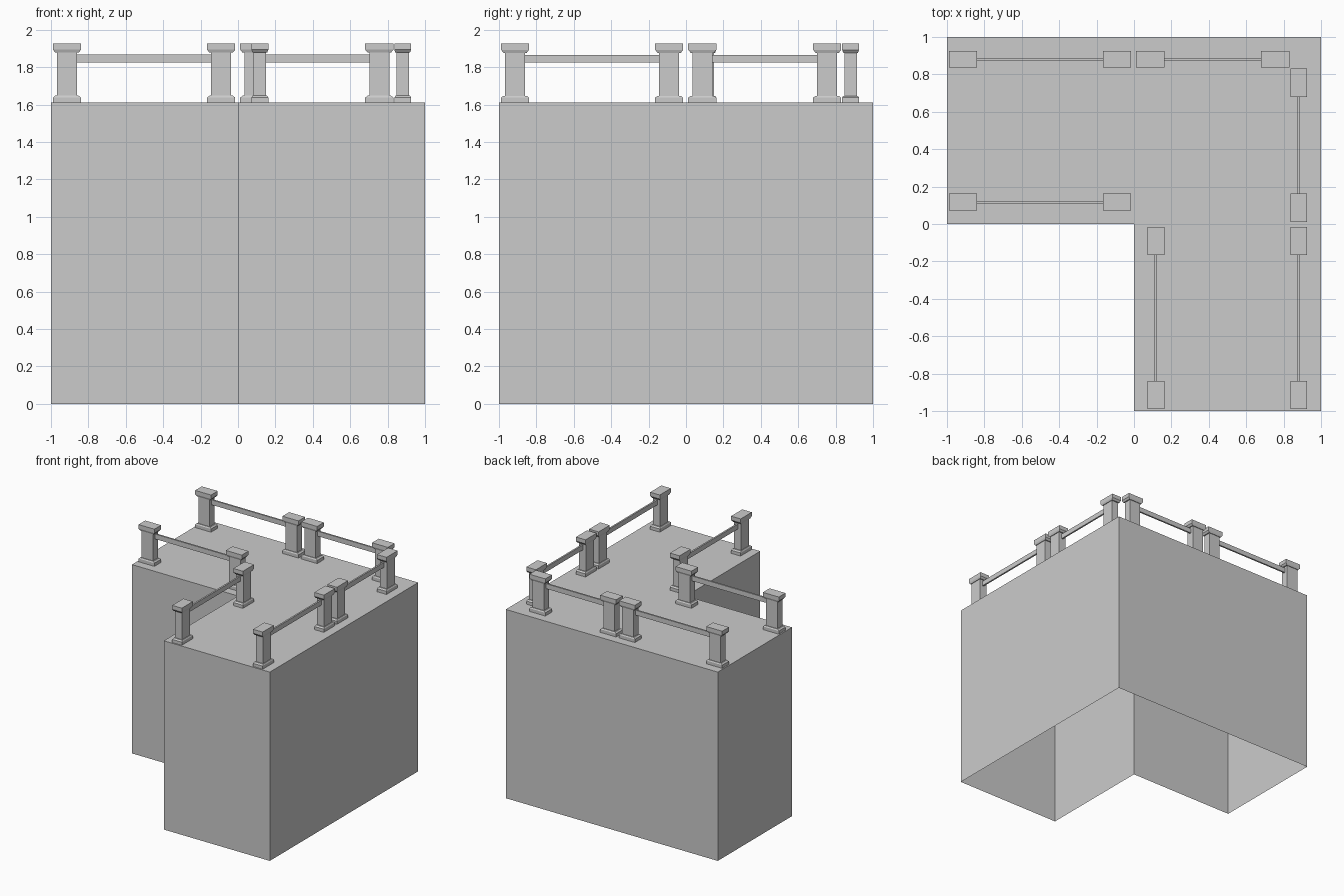
import bpy, bmesh

if "Cube" in bpy.data.objects:
    bpy.data.objects.remove(bpy.data.objects["Cube"], do_unlink=True)

GREY = (0.6, 0.6, 0.6, 1)
stone = bpy.data.materials.new("grey stone")
stone.use_nodes = True
stone.diffuse_color = GREY
stone.node_tree.nodes["Principled BSDF"].inputs["Base Color"].default_value = GREY

TOP = 1.61


def finish(bm, name):
    bmesh.ops.recalc_face_normals(bm, faces=bm.faces)
    mesh = bpy.data.meshes.new(name)
    bm.to_mesh(mesh)
    bm.free()
    mesh.materials.append(stone)
    obj = bpy.data.objects.new(name, mesh)
    bpy.context.collection.objects.link(obj)
    return obj


def loft(bm, cx, cy, rings):
    """Capped stack of rectangles, each given as (length, depth, z)."""
    loops = []
    for sx, sy, z in rings:
        loops.append([bm.verts.new((cx + i * sx / 2, cy + j * sy / 2, z))
                      for i, j in ((-1, -1), (1, -1), (1, 1), (-1, 1))])
    for a, b in zip(loops, loops[1:]):
        for k in range(4):
            n = (k + 1) % 4
            bm.faces.new((a[k], a[n], b[n], b[k]))
    bm.faces.new(loops[0])
    bm.faces.new(loops[-1])


# L-shaped block: walls and roof, open underneath
bm = bmesh.new()
outline = [(-1, 0), (0, 0), (0, -1), (1, -1), (1, 1), (-1, 1)]
low = [bm.verts.new((x, y, 0)) for x, y in outline]
high = [bm.verts.new((x, y, TOP)) for x, y in outline]
for k in range(len(outline)):
    n = (k + 1) % len(outline)
    bm.faces.new((low[k], low[n], high[n], high[k]))
bm.faces.new(high)
block = finish(bm, "corner_block")
# Keep the open shell facing outward
if block.data.polygons[-1].normal.z < 0:
    block.data.flip_normals()

# Post profile: stepped base, shaft and cap
POST = [(0.15, 0.09, TOP), (0.15, 0.09, 1.637), (0.125, 0.078, 1.647),
        (0.107, 0.067, 1.647), (0.107, 0.067, 1.877), (0.125, 0.078, 1.877),
        (0.15, 0.09, 1.893), (0.15, 0.09, 1.927)]


def railing(name, along_x, offset, start, end):
    """Two posts joined by one thin rail, along x or along y."""
    def place(t):
        return (t, offset) if along_x else (offset, t)

    def turn(rings):
        return rings if along_x else [(d, l, z) for l, d, z in rings]

    for label, t in (("first", start), ("second", end)):
        bm = bmesh.new()
        loft(bm, *place(t), turn(POST))
        finish(bm, f"{name}_{label}_post")
    bm = bmesh.new()
    span = end - start - 0.1
    loft(bm, *place((start + end) / 2),
         turn([(span, 0.014, 1.824), (span, 0.014, 1.866)]))
    finish(bm, f"{name}_rail")


LONG, SHORT = (-0.914, -0.09), (0.087, 0.755)
OUTER, INNER = 0.88, 0.117
for axis, along_x in (("back", True), ("left", False)):
    railing(axis + "_outer_long", along_x, OUTER, *LONG)
    railing(axis + "_outer_short", along_x, OUTER, *SHORT)
    railing(axis + "_inner", along_x, INNER, *LONG)
